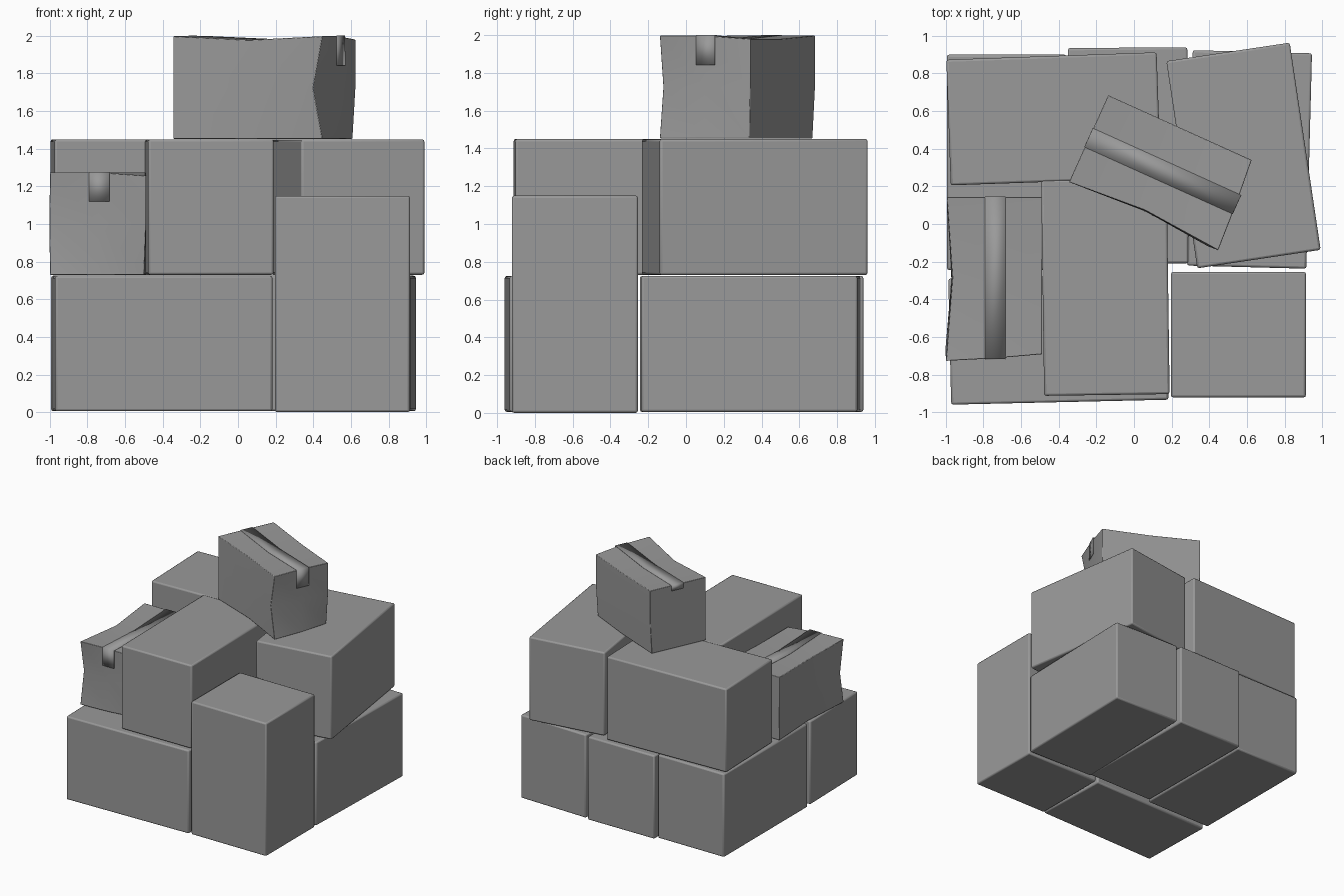
import bpy, bmesh
from math import radians

if "Cube" in bpy.data.objects:
    bpy.data.objects.remove(bpy.data.objects["Cube"])

# Dark cardboard grey
grey = bpy.data.materials.new("dark_grey")
grey.diffuse_color = (0.32, 0.32, 0.32, 1)
grey.use_nodes = True
grey.node_tree.nodes["Principled BSDF"].inputs["Base Color"].default_value = grey.diffuse_color


def finish(name, bm, loc, angle, bevel=0.0):
    """Turn a bmesh into a placed, shaded object."""
    bmesh.ops.recalc_face_normals(bm, faces=bm.faces)
    me = bpy.data.meshes.new(name)
    bm.to_mesh(me)
    bm.free()
    me.materials.append(grey)
    ob = bpy.data.objects.new(name, me)
    bpy.context.collection.objects.link(ob)
    ob.location = loc
    ob.rotation_euler.z = radians(angle)
    if bevel:
        m = ob.modifiers.new("soft_edges", 'BEVEL')
        m.width = bevel
        m.segments = 2
        m.limit_method = 'ANGLE'
        m.angle_limit = radians(35)
    bpy.ops.object.select_all(action='DESELECT')
    ob.select_set(True)
    bpy.context.view_layer.objects.active = ob
    bpy.ops.object.shade_smooth_by_angle(angle=radians(35))
    return ob


def big_box(name, x, y, z, sx, sy, sz, angle):
    bm = bmesh.new()
    bmesh.ops.create_cube(bm, size=1)
    for v in bm.verts:
        v.co.x *= sx
        v.co.y *= sy
        v.co.z = (v.co.z + 0.5) * sz
    finish(name, bm, (x, y, z), angle, 0.012)


# Dents of the crushed box: grid corner (-1, 0, 1 per axis) -> offset
DENTS = {
    (1, -1, 0): (-0.04, -0.008, 0),     # pinched corner edge
    (1, -1, 1): (0.014, -0.004, 0),
    (1, -1, -1): (0.014, -0.004, 0),
    (1, 1, 1): (-0.022, 0, -0.018),
    (1, 1, 0): (-0.022, 0, 0),
    (1, 1, -1): (-0.035, -0.01, 0),
    (0, -1, 1): (0, 0.03, -0.02),       # sagging top
    (0, 0, 1): (0, 0, -0.02),
    (0, 1, 1): (0, 0, -0.018),
    (0, -1, 0): (0, 0.026, 0),
    (0, -1, -1): (0, 0.024, 0),
    (-1, 1, -1): (0, -0.015, 0),
}


def crushed_box(name, x, y, z, angle):
    bm = bmesh.new()
    bmesh.ops.create_cube(bm, size=2)
    bmesh.ops.subdivide_edges(bm, edges=bm.edges[:], cuts=1, use_grid_fill=True)
    for v in bm.verts:
        key = tuple(round(c) for c in v.co)
        d = DENTS.get(key, (0, 0, 0))
        v.co = (key[0] * 0.429 + d[0], key[1] * 0.253 + d[1],
                (key[2] + 1) * 0.2725 + d[2])
    finish(name, bm, (x, y, z), angle, 0.004)

    # Packing tape folded over the top and down both ends
    path = [(0.432, 0.39), (0.432, 0.546), (0, 0.526), (-0.43, 0.546), (-0.43, 0.5)]
    bm = bmesh.new()
    rows = [[bm.verts.new((u, w, h)) for w in (-0.05, 0.06)] for u, h in path]
    for a, b in zip(rows, rows[1:]):
        bm.faces.new((a[0], a[1], b[1], b[0]))
    tape = finish(name + "_tape", bm, (x, y, z), angle)
    m = tape.modifiers.new("thickness", 'SOLIDIFY')
    m.thickness = 0.004
    m.offset = 0


# Bottom layer
big_box("bottom_front_left_box", -0.402, -0.612, 0.005, 1.155, 0.67, 0.72, 1.3)
big_box("bottom_back_right_box", 0.614, 0.343, 0.005, 0.634, 1.145, 0.72, -1.5)
big_box("bottom_back_middle_box", -0.03, 0.363, 0.005, 0.635, 1.148, 0.72, 0.4)
big_box("bottom_back_left_box", -0.677, 0.328, 0.005, 0.634, 1.145, 0.72, 0)
big_box("standing_box", 0.555, -0.588, 0.0, 0.718, 0.667, 1.15, 0)

# Second layer
big_box("upper_back_left_box", -0.427, 0.559, 0.73, 1.118, 0.668, 0.72, 2.0)
big_box("upper_front_box", -0.152, -0.335, 0.73, 0.667, 1.147, 0.72, 0.8)
big_box("upper_right_box", 0.582, 0.364, 0.73, 0.663, 1.113, 0.72, 8.5)

# Small dented boxes
crushed_box("left_crushed_box", -0.742, -0.285, 0.73, -90)
crushed_box("top_crushed_box", 0.15, 0.277, 1.453, -24.3)
